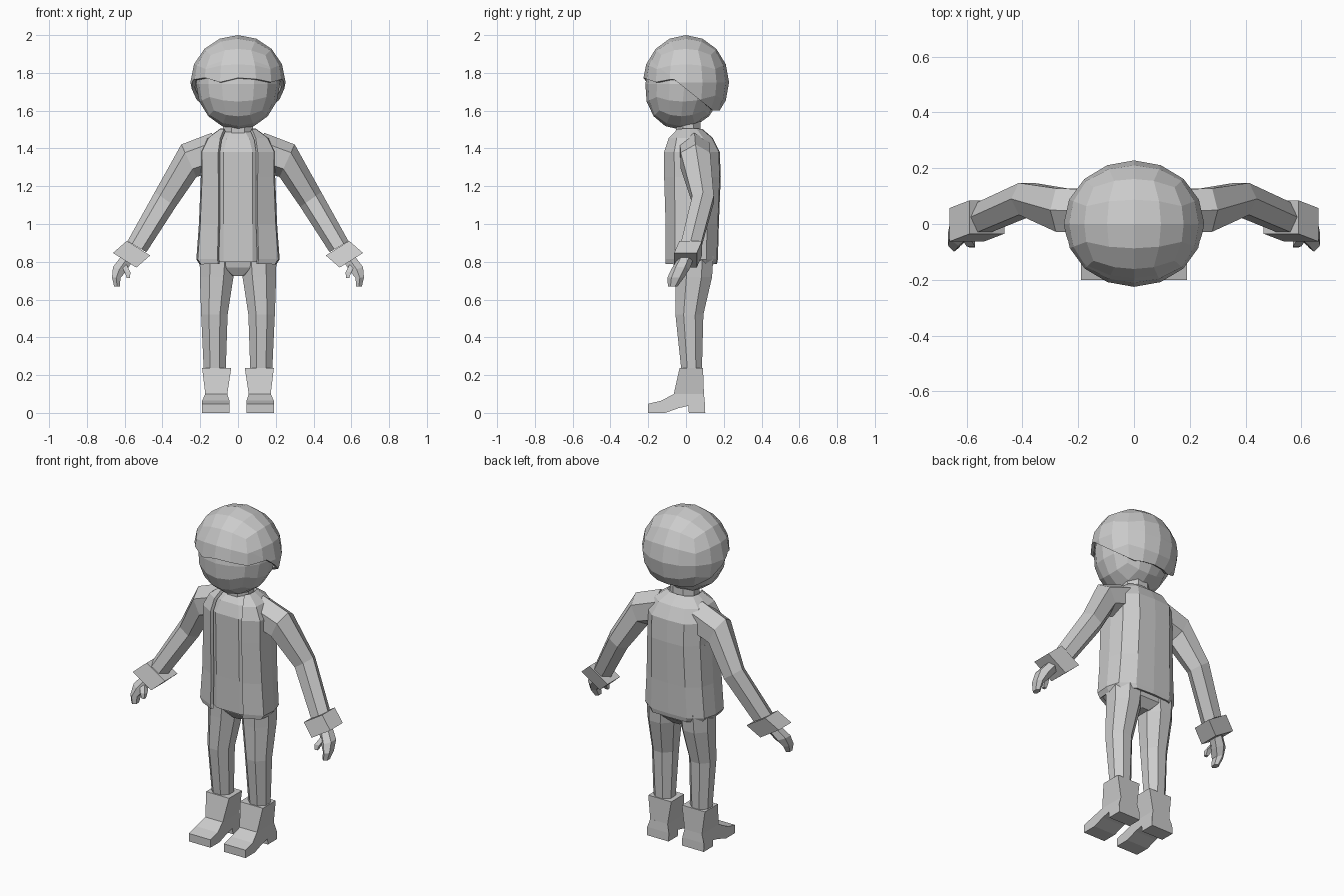
import bpy, bmesh, math
from mathutils import Vector

if "Cube" in bpy.data.objects:
    bpy.data.objects.remove(bpy.data.objects["Cube"])


def finish(bm, name, mirror=False, thick=0):
    bmesh.ops.recalc_face_normals(bm, faces=bm.faces)
    me = bpy.data.meshes.new(name)
    bm.to_mesh(me)
    bm.free()
    ob = bpy.data.objects.new(name, me)
    bpy.context.collection.objects.link(ob)
    if mirror:
        m = ob.modifiers.new("mirror", 'MIRROR')
        m.use_clip = True
    if thick:
        s = ob.modifiers.new("thickness", 'SOLIDIFY')
        s.thickness = thick
        s.offset = 0
    return ob


def loft(name, rings, n, flat=True, mirror=True):
    """rings: centre x, y, z, tilt in degrees, half width, half depth"""
    bm = bmesh.new()
    ph = math.pi / n if flat else 0
    k = 1 / math.cos(ph) if flat else 1
    loops = []
    for x, y, z, tilt, hu, hv in rings:
        a = math.radians(tilt)
        u = Vector((math.cos(a), 0, math.sin(a)))
        loop = []
        for i in range(n):
            t = ph + 2 * math.pi * i / n
            p = Vector((x, y, z)) + u * hu * k * math.cos(t)
            p.y += hv * k * math.sin(t)
            loop.append(bm.verts.new(p))
        loops.append(loop)
    for a, b in zip(loops, loops[1:]):
        for i in range(n):
            j = (i + 1) % n
            bm.faces.new((a[i], a[j], b[j], b[i]))
    bm.faces.new(loops[0])
    bm.faces.new(loops[-1])
    return finish(bm, name, mirror)


def quad_ball(centre, radii):
    bm = bmesh.new()
    bmesh.ops.create_cube(bm, size=2)
    bmesh.ops.subdivide_edges(bm, edges=bm.edges[:], cuts=3, use_grid_fill=True)
    for v in bm.verts:
        d = Vector([math.tan(c * math.pi / 4) for c in v.co]).normalized()
        v.co = Vector(c + r * e for c, r, e in zip(centre, radii, d))
    return bm


# Head, with the chin pushed forward
bm = quad_ball((0, -0.008, 1.74), (0.222, 0.207, 0.24))
for v in bm.verts:
    if v.co.z < 1.74:
        v.co.y -= 0.1 * (1.74 - v.co.z)
finish(bm, "head")

# Hair cap, cut along a stepped hairline
bm = quad_ball((0, 0, 1.75), (0.252, 0.228, 0.25))
for co, no in (((0, 0, 1.765), (0, 0, 1)), ((0, 0, 1.715), (0, 0.8, 1)), ((0, 0, 1.6), (0, 0, 1))):
    bmesh.ops.bisect_plane(bm, geom=bm.verts[:] + bm.edges[:] + bm.faces[:],
                           dist=1e-5, plane_co=co, plane_no=no)
low = []
for f in bm.faces:
    c = f.calc_center_median()
    if c.z < min(1.765, max(1.6, 1.715 - 0.8 * c.y)):
        low.append(f)
bmesh.ops.delete(bm, geom=low, context='FACES')
# Uneven fringe
for i, v in enumerate(bm.verts):
    if v.is_boundary and v.co.y < -0.1:
        v.co.z += 0.015 * math.sin(25 * v.co.x + 0.6)
hair = finish(bm, "hair", thick=0.018)
hair.modifiers["thickness"].offset = -1

# Neck and shirt
loft("neck", [(0, 0.015, 1.44, 0, 0.08, 0.065), (0, 0.01, 1.56, 0, 0.08, 0.065)], 8, mirror=False)
loft("shirt", [(0, 0.03, 0.80, 0, 0.185, 0.125), (0, 0.03, 1.0, 0, 0.185, 0.127),
               (0, 0.03, 1.38, 0, 0.185, 0.135), (0, 0.025, 1.45, 0, 0.145, 0.105),
               (0, 0.015, 1.495, 0, 0.08, 0.055)], 8, mirror=False)

# Open jacket: height, opening, half width, front, back
bm = bmesh.new()
rows = []
for z, o, w, f, b in [(0.79, 0.1, 0.195, -0.10, 0.155), (0.815, 0.105, 0.212, -0.10, 0.16),
                      (1.0, 0.1, 0.198, -0.10, 0.165), (1.25, 0.1, 0.188, -0.108, 0.175),
                      (1.38, 0.1, 0.19, -0.108, 0.17), (1.45, 0.09, 0.155, -0.085, 0.135),
                      (1.497, 0.07, 0.09, -0.04, 0.08)]:
    d = b - f
    prof = [(o, f), (w * 0.97, f + 0.18 * d), (w, f + 0.5 * d), (w * 0.9, f + 0.78 * d),
            (w * 0.55, b - 0.005), (0, b)]
    rows.append([bm.verts.new((x, y, z)) for x, y in prof])
for a, b in zip(rows, rows[1:]):
    for i in range(5):
        bm.faces.new((a[i], a[i + 1], b[i + 1], b[i]))
finish(bm, "jacket", True, 0.018)

# Sleeves and turned cuffs
loft("sleeve", [(0.12, 0.045, 1.385, 80, 0.10, 0.09), (0.26, 0.05, 1.335, 65, 0.095, 0.09),
                (0.385, 0.09, 1.13, 35, 0.068, 0.066), (0.535, 0.025, 0.88, 30, 0.058, 0.062)],
     6, flat=False)
loft("cuff", [(0.527, 0.025, 0.872, 32, 0.073, 0.06), (0.600, -0.003, 0.808, 32, 0.073, 0.06)], 4)

# Curled hands with thumbs
loft("hand", [(0.585, 0.0, 0.82, 30, 0.032, 0.036), (0.628, -0.03, 0.76, 20, 0.036, 0.042),
              (0.645, -0.055, 0.715, 5, 0.022, 0.038), (0.640, -0.07, 0.67, 0, 0.016, 0.022)], 6)
loft("thumb", [(0.605, -0.035, 0.785, 10, 0.016, 0.016), (0.585, -0.065, 0.745, 0, 0.015, 0.015),
               (0.580, -0.075, 0.715, 0, 0.009, 0.009)], 4)

# Trousers
loft("hips", [(0, 0.04, 0.725, 0, 0.05, 0.055), (0, 0.045, 0.77, 0, 0.17, 0.09),
              (0, 0.04, 0.84, 0, 0.18, 0.10)], 8, mirror=False)
loft("trouser_leg", [(0.108, 0.045, 0.83, 0, 0.095, 0.1), (0.113, 0.042, 0.72, 0, 0.089, 0.096),
                     (0.125, 0.018, 0.52, 0, 0.07, 0.074), (0.123, 0.03, 0.22, 0, 0.058, 0.054)], 8)

# Boots: square shaft and extruded foot profile
loft("boot_shaft", [(0.113, 0.028, 0.238, 0, 0.077, 0.062), (0.115, 0.015, 0.098, 0, 0.058, 0.08)], 4)
bm = bmesh.new()
foot = [(-0.065, 0.1), (0.095, 0.1), (0.1, 0.05), (0.102, 0), (0.015, 0), (0.012, 0.037),
        (-0.04, 0.025), (-0.11, 0), (-0.2, 0), (-0.2, 0.048), (-0.13, 0.065)]
inner, outer = [], []
for y, z in foot:
    x0, x1 = (0.057, 0.173) if z > 0.09 else (0.045, 0.19)
    inner.append(bm.verts.new((x0, y, z)))
    outer.append(bm.verts.new((x1, y, z)))
bm.faces.new(inner)
bm.faces.new(outer)
for i in range(len(foot)):
    j = (i + 1) % len(foot)
    bm.faces.new((inner[i], inner[j], outer[j], outer[i]))
finish(bm, "boot_foot", True)
